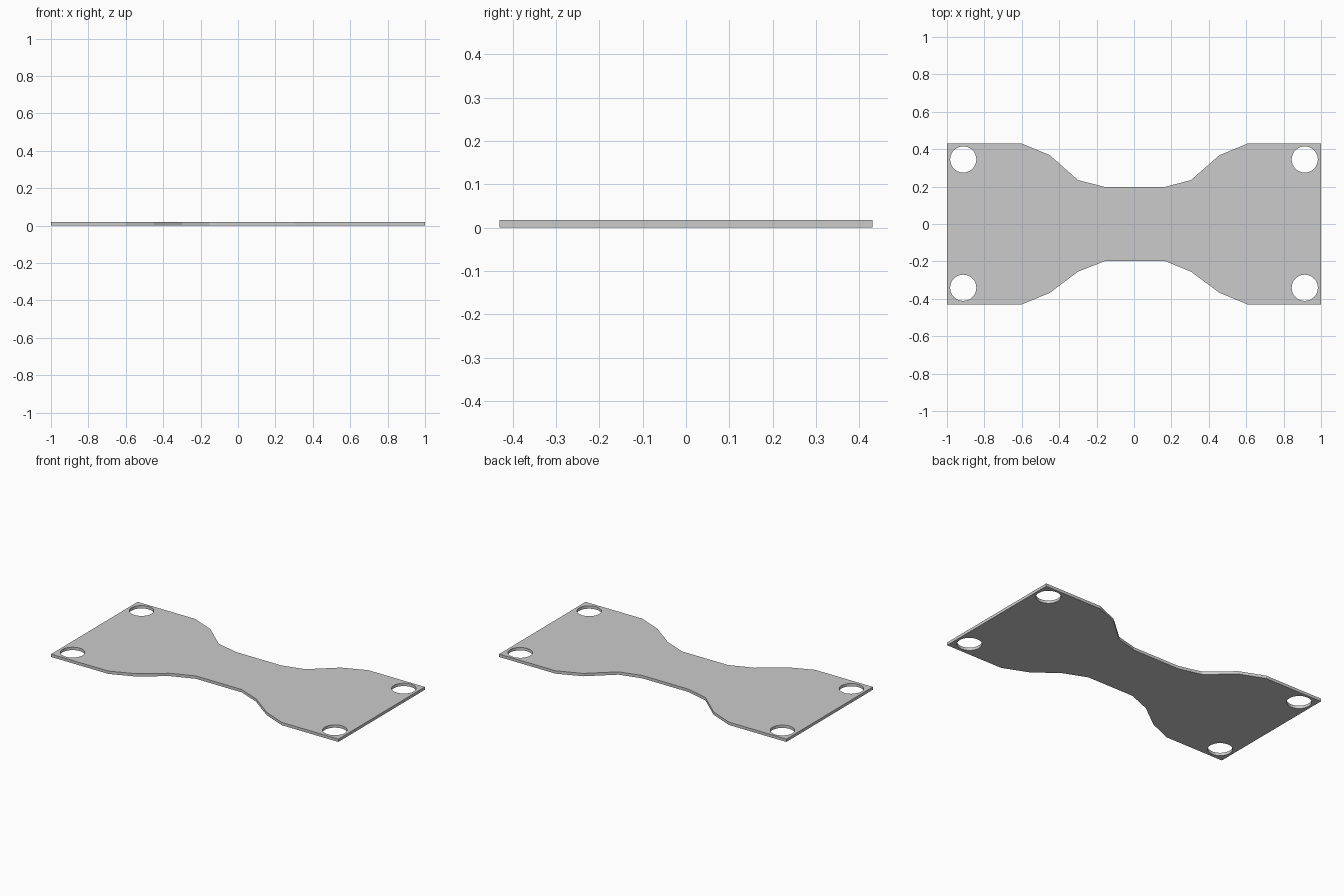
import bpy, bmesh
from math import cos, sin, tau

if "Cube" in bpy.data.objects:
    bpy.data.objects.remove(bpy.data.objects["Cube"])

THICKNESS = 0.018
HOLE_RADIUS = 0.07
HOLE_SIDES = 32

# Waisted plate outline: back edge left to right, then front edge right to left
back_edge = [(-1, 0.43), (-0.6, 0.43), (-0.45, 0.368), (-0.3, 0.235), (-0.155, 0.198),
             (0.165, 0.198), (0.305, 0.235), (0.457, 0.368), (0.607, 0.43), (1, 0.43)]
front_edge = [(1, -0.43), (0.607, -0.43), (0.457, -0.368), (0.305, -0.255), (0.165, -0.198),
              (-0.155, -0.198), (-0.3, -0.255), (-0.45, -0.368), (-0.6, -0.43), (-1, -0.43)]

bm = bmesh.new()


def add_loop(points):
    verts = [bm.verts.new((x, y, 0)) for x, y in points]
    for a, b in zip(verts, verts[1:] + verts[:1]):
        bm.edges.new((a, b))


add_loop(back_edge + front_edge)

# Round corner holes
for cx in (-0.913, 0.913):
    for cy in (-0.341, 0.345):
        add_loop([(cx + HOLE_RADIUS * cos(tau * i / HOLE_SIDES),
                   cy + HOLE_RADIUS * sin(tau * i / HOLE_SIDES)) for i in range(HOLE_SIDES)])

# Fill between outline and holes, then thicken upwards
bmesh.ops.triangle_fill(bm, edges=bm.edges[:], use_beauty=True, normal=(0, 0, 1))
top = bmesh.ops.extrude_face_region(bm, geom=bm.faces[:], use_keep_orig=True)
bmesh.ops.translate(bm, vec=(0, 0, THICKNESS),
                    verts=[v for v in top["geom"] if isinstance(v, bmesh.types.BMVert)])
bmesh.ops.recalc_face_normals(bm, faces=bm.faces[:])

mesh = bpy.data.meshes.new("mounting_plate")
bm.to_mesh(mesh)
bm.free()
plate = bpy.data.objects.new("mounting_plate", mesh)
bpy.context.collection.objects.link(plate)

# Smooth hole walls, crisp plate edges
bpy.context.view_layer.objects.active = plate
plate.select_set(True)
bpy.ops.object.shade_smooth_by_angle(angle=0.25)
